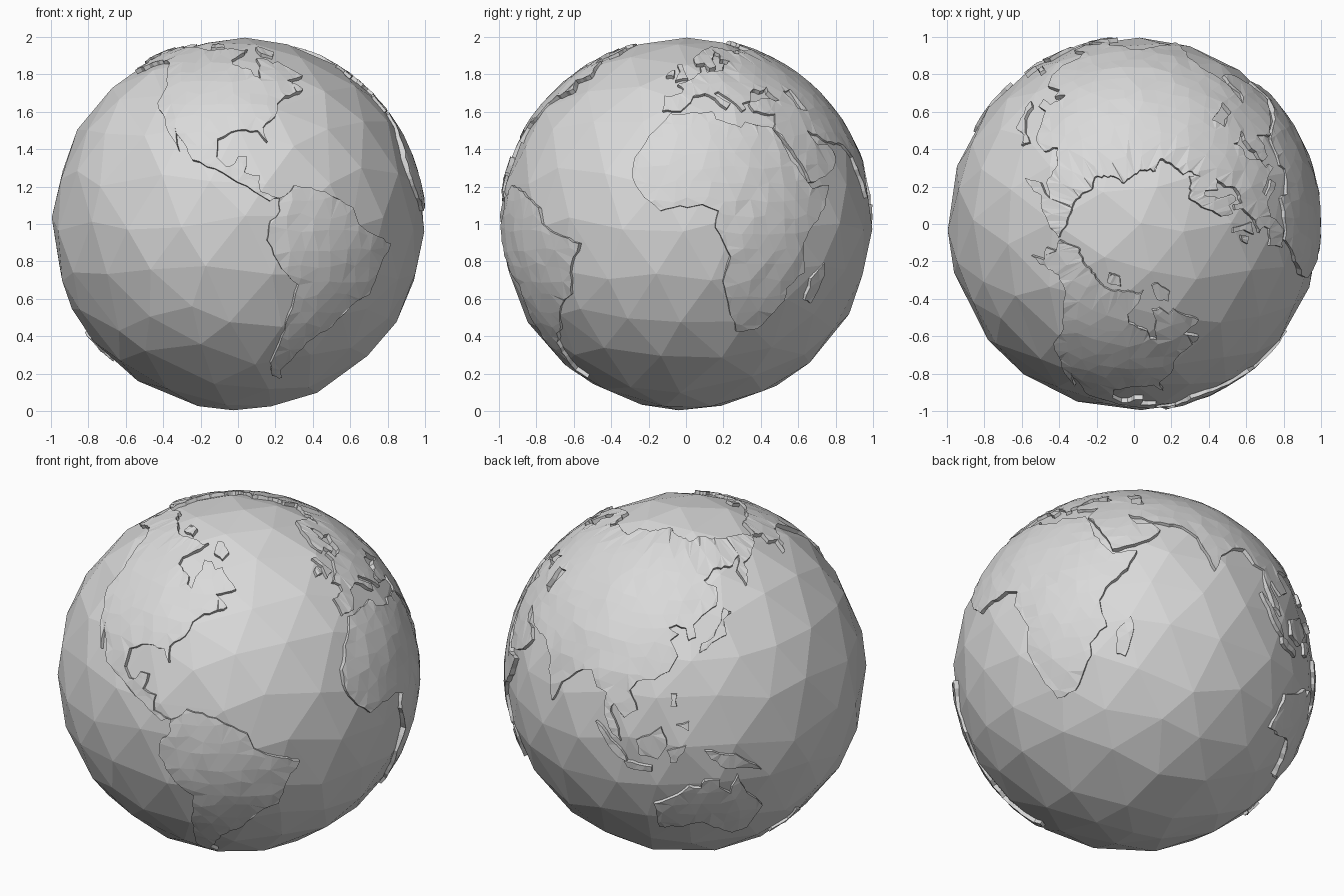
import bpy
import bmesh
import random
from math import radians, cos, sin, ceil
from mathutils import Vector
from mathutils.geometry import delaunay_2d_cdt

random.seed(4)
OCEAN_RADIUS = 0.997
LAND_RADIUS = 1.004
WALL_FOOT = 0.955
CENTRE = Vector((0, 0, 1))

cube = bpy.data.objects.get("Cube")
if cube:
    bpy.data.objects.remove(cube)

# One plain grey for the whole globe
grey = bpy.data.materials.new("plain_grey")
grey.use_nodes = True
colour = (0.7, 0.7, 0.7, 1)
grey.diffuse_color = colour
grey.node_tree.nodes["Principled BSDF"].inputs["Base Color"].default_value = colour


def add_object(name, bm):
    """Turn a bmesh into a flat shaded object standing on the ground."""
    bmesh.ops.translate(bm, verts=bm.verts, vec=CENTRE)
    mesh = bpy.data.meshes.new(name)
    bm.to_mesh(mesh)
    bm.free()
    mesh.materials.append(grey)
    obj = bpy.data.objects.new(name, mesh)
    bpy.context.collection.objects.link(obj)
    return obj


def on_sphere(lon, lat, radius):
    lon, lat = radians(lon), radians(lat)
    return Vector((cos(lat) * cos(lon), cos(lat) * sin(lon), sin(lat))) * radius


def ragged(ring, step=3, amount=0.45):
    """Split a coast into short pieces and shake the added points."""
    result = []
    for start, end in zip(ring, ring[1:] + ring[:1]):
        a, b = Vector(start), Vector(end)
        pieces = max(1, ceil((b - a).length / step))
        result.append(a)
        for i in range(1, pieces):
            shake = Vector((random.uniform(-amount, amount), random.uniform(-amount, amount)))
            result.append(a.lerp(b, i / pieces) + shake)
    return result


def inside(point, rings):
    """Even-odd test, so a ring inside another ring is a hole."""
    x, y = point
    hit = False
    for ring in rings:
        for a, b in zip(ring, ring[1:] + ring[:1]):
            if (a.y > y) != (b.y > y) and x < a.x + (b.x - a.x) * (y - a.y) / (b.y - a.y):
                hit = not hit
    return hit


def inner_points(rings, step=5):
    """Loose grid of points that breaks the land into small facets."""
    shore = [p for ring in rings for p in ring]
    west, east = min(p.x for p in shore), max(p.x for p in shore)
    south, north = min(p.y for p in shore), max(p.y for p in shore)
    points = []
    lat = south + step / 2
    while lat < north:
        lon_step = step / cos(radians(lat))
        lon = west + lon_step * random.random()
        while lon < east:
            p = Vector((lon + random.uniform(-1, 1), lat + random.uniform(-1, 1)))
            if inside(p, rings):
                points.append(p)
            lon += lon_step
        lat += step
    return points


def add_land(name, *coasts):
    """Raised plate over a coast outline, with walls down into the ocean."""
    rings = [ragged(coast) for coast in coasts]
    points, edges = [], []
    for ring in rings:
        first, count = len(points), len(ring)
        points += ring
        edges += [(first + i, first + (i + 1) % count) for i in range(count)]
    points += inner_points(rings)
    flat, _, triangles, *_ = delaunay_2d_cdt(points, edges, [], 0, 0.0001)

    bm = bmesh.new()
    verts = [bm.verts.new(on_sphere(p.x, p.y, LAND_RADIUS + random.uniform(-0.003, 0.004)))
             for p in flat]
    for tri in triangles:
        middle = sum((flat[i] for i in tri), Vector((0, 0))) / len(tri)
        if inside(middle, rings):
            bm.faces.new([verts[i] for i in tri])
    bmesh.ops.delete(bm, geom=[v for v in bm.verts if not v.link_faces], context='VERTS')
    rim = [e for e in bm.edges if e.is_boundary]
    walls = bmesh.ops.extrude_edge_only(bm, edges=rim)
    for item in walls["geom"]:
        if isinstance(item, bmesh.types.BMVert):
            item.co = item.co.normalized() * WALL_FOOT
    return add_object(name, bm)


# Faceted ocean ball
bm = bmesh.new()
bmesh.ops.create_icosphere(bm, subdivisions=3, radius=OCEAN_RADIUS)
for v in bm.verts:
    shake = Vector([random.uniform(-0.05, 0.05) for _ in range(3)])
    v.co = (v.co + shake).normalized() * OCEAN_RADIUS
add_object("ocean", bm)

# Coasts as (longitude, latitude) in degrees
mediterranean_coast = [
    (33, 31), (34, 32), (36, 36), (31, 36), (27, 37), (26, 40), (29, 41), (35, 42), (41, 41),
    (38, 45), (39, 47), (34, 45), (31, 46), (28, 43), (27, 41), (23, 40), (24, 38), (22, 37),
    (19, 41), (14, 45), (12, 44), (18, 40), (16, 38), (12, 42), (8, 44), (3, 43), (0, 39),
    (-2, 37), (-5, 37)]
north_europe_coast = [
    (-9, 37), (-9, 43), (-2, 44), (-1, 46), (-4, 48), (2, 50), (8, 54), (8, 57), (11, 57),
    (11, 54), (20, 55), (22, 58), (29, 60), (22, 61), (25, 65), (22, 66), (17, 62), (17, 57),
    (13, 56), (11, 59), (6, 58), (5, 62), (14, 68), (25, 71), (41, 67), (35, 64), (44, 66),
    (45, 68), (54, 68)]
north_asia_coast = [
    (68, 68), (68, 72), (81, 73), (104, 77), (113, 74), (130, 71), (140, 73), (160, 70),
    (180, 69), (190, 66), (180, 63), (170, 60), (163, 59), (162, 56), (157, 51), (156, 57),
    (163, 62), (155, 59), (142, 59), (135, 55), (141, 52), (139, 46), (132, 43), (128, 40),
    (129, 36), (126, 35), (125, 39), (121, 40), (118, 39), (122, 37), (119, 35)]
south_asia_coast = [
    (122, 30), (119, 25), (114, 22), (108, 21), (106, 18), (109, 12), (105, 9), (101, 13),
    (100, 10), (103, 5), (104, 1), (101, 3), (98, 9), (98, 16), (94, 17), (91, 22), (87, 21),
    (80, 15), (77, 8), (73, 17), (72, 21), (67, 25), (57, 26), (48, 30), (51, 25), (56, 25),
    (59, 22), (55, 17), (45, 13), (43, 13), (42, 16), (39, 21), (35, 28), (33, 30)]
inland_sea = [(47, 45), (53, 46), (53, 41), (54, 37), (49, 38), (49, 41)]
africa_coast = [
    (-6, 36), (0, 36), (10, 37), (11, 34), (20, 31), (22, 33), (32, 31), (33, 29), (36, 22),
    (39, 16), (43, 11), (51, 12), (48, 5), (41, -2), (39, -6), (41, -15), (35, -20),
    (35, -24), (32, -28), (27, -34), (19, -35), (15, -27), (12, -18), (14, -10), (9, -1),
    (10, 4), (5, 6), (-4, 5), (-8, 4), (-13, 8), (-17, 14), (-17, 21), (-13, 28), (-9, 32)]
north_america_coast = [
    (-168, 66), (-157, 71), (-141, 70), (-128, 70), (-115, 68), (-95, 69), (-86, 68),
    (-82, 69), (-87, 65), (-94, 61), (-93, 58), (-83, 55), (-82, 52), (-79, 51), (-79, 55),
    (-77, 58), (-78, 62), (-73, 62), (-69, 59), (-65, 60), (-62, 57), (-56, 52), (-66, 50),
    (-60, 46), (-66, 44), (-70, 43), (-74, 40), (-76, 35), (-81, 31), (-80, 26), (-83, 30),
    (-90, 30), (-97, 27), (-97, 21), (-94, 18), (-91, 19), (-90, 21), (-87, 21), (-88, 16),
    (-83, 15), (-83, 10), (-77, 8), (-80, 7), (-85, 10), (-95, 16), (-105, 20), (-109, 26),
    (-113, 31), (-110, 23), (-115, 29), (-118, 34), (-124, 40), (-124, 48), (-130, 54),
    (-135, 59), (-146, 61), (-152, 59), (-163, 55), (-158, 59), (-165, 61), (-161, 64)]
south_america_coast = [
    (-77, 8), (-72, 12), (-62, 10), (-52, 5), (-50, 0), (-44, -3), (-35, -6), (-39, -13),
    (-41, -22), (-48, -26), (-53, -33), (-62, -39), (-65, -45), (-69, -51), (-66, -55),
    (-72, -54), (-75, -48), (-73, -37), (-70, -19), (-76, -14), (-81, -5), (-80, 1), (-77, 4)]
australia_coast = [
    (114, -22), (122, -18), (126, -14), (130, -15), (131, -12), (136, -12), (136, -15),
    (140, -18), (142, -11), (146, -19), (153, -26), (150, -37), (144, -39), (138, -35),
    (131, -31), (124, -33), (115, -34)]

# Continents
add_land("europe_and_asia", mediterranean_coast + north_europe_coast
         + north_asia_coast + south_asia_coast, inland_sea)
add_land("africa", africa_coast)
add_land("north_america", north_america_coast)
add_land("south_america", south_america_coast)
add_land("australia", australia_coast)

# Islands
add_land("arctic_west_island", [(-117, 73), (-105, 73), (-102, 70), (-115, 70)])
add_land("arctic_east_island", [(-74, 70), (-68, 70), (-62, 66), (-66, 63), (-73, 65)])
add_land("britain", [(-5, 50), (1, 51), (0, 53), (-2, 58), (-5, 58), (-3, 54)])
add_land("ireland", [(-10, 52), (-6, 52), (-6, 55), (-9, 54)])
add_land("madagascar", [(44, -17), (49, -12), (50, -16), (47, -25), (44, -24)])
add_land("japan", [(130, 31), (131, 34), (136, 36), (140, 41), (142, 45), (145, 43),
                   (141, 41), (141, 36), (135, 34)])
add_land("north_philippines", [(120, 18), (122, 18), (122, 14), (120, 14)])
add_land("south_philippines", [(122, 8), (126, 9), (126, 6)])
add_land("sumatra", [(95, 6), (104, -2), (106, -6), (101, -3)])
add_land("java", [(105, -6), (114, -7), (114, -9), (106, -8)])
add_land("borneo", [(109, 2), (117, 7), (119, 1), (116, -4), (110, -3)])
add_land("sulawesi", [(119, -1), (125, 1), (122, -5), (120, -5)])
add_land("new_guinea", [(131, -1), (141, -3), (150, -10), (143, -8), (138, -8), (133, -4)])
add_land("new_zealand", [(173, -35), (178, -38), (175, -41), (167, -47), (167, -45), (173, -41)])
